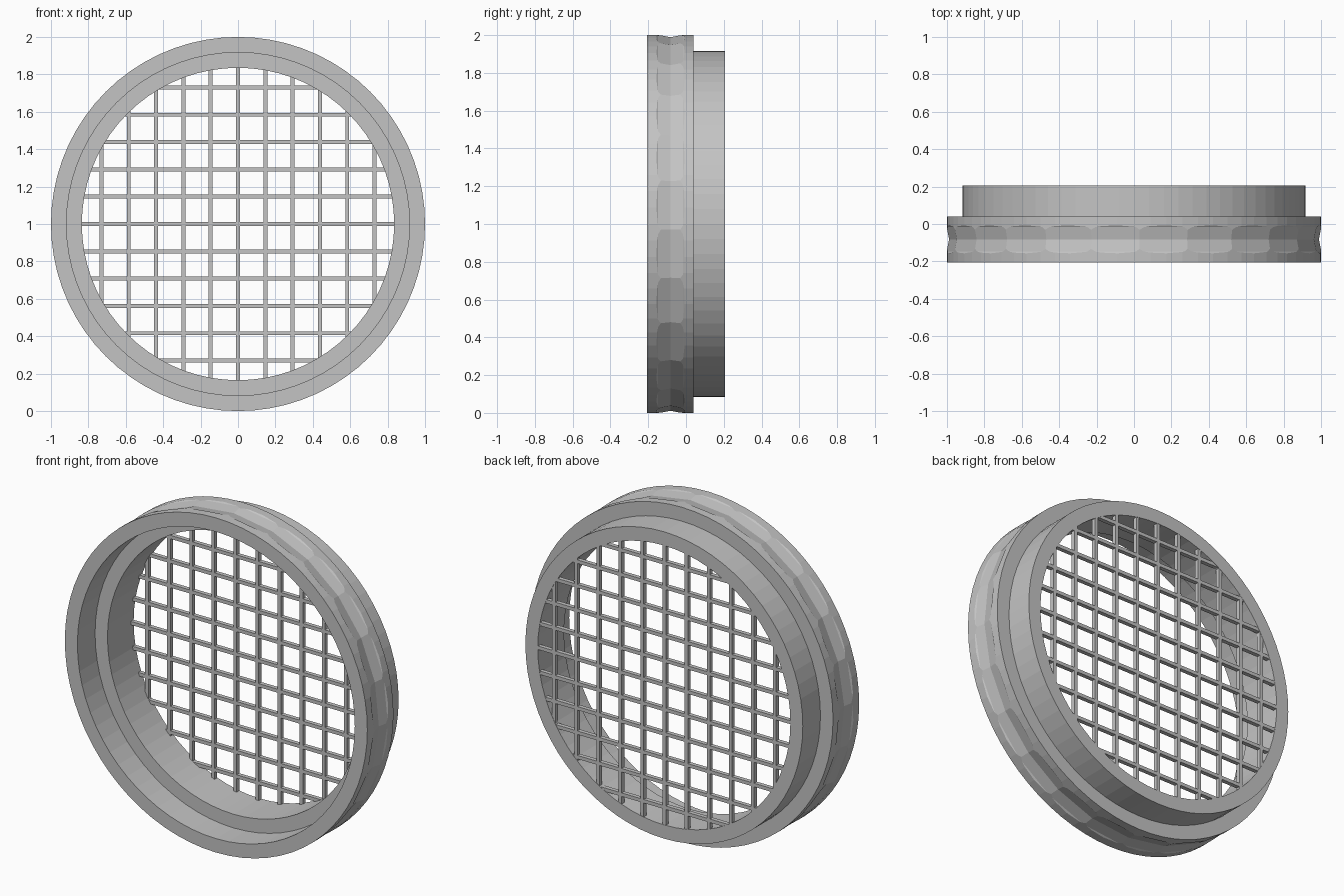
import bpy, bmesh
from math import pi, cos, sin, sqrt, radians

cube = bpy.data.objects.get("Cube")
if cube:
    bpy.data.objects.remove(cube, do_unlink=True)

grey = bpy.data.materials.new("light grey")
grey.use_nodes = True
colour = (0.55, 0.55, 0.55, 1)
grey.diffuse_color = colour
grey.node_tree.nodes["Principled BSDF"].inputs["Base Color"].default_value = colour


def make_object(name, bm):
    bmesh.ops.recalc_face_normals(bm, faces=bm.faces)
    mesh = bpy.data.meshes.new(name)
    bm.to_mesh(mesh)
    bm.free()
    mesh.materials.append(grey)
    obj = bpy.data.objects.new(name, mesh)
    bpy.context.collection.objects.link(obj)
    return obj


def revolve(name, profile, segments, turn=0.0):
    """Sweep a closed (radius, y) profile around the y axis through z = 1."""
    bm = bmesh.new()
    rings = []
    for i in range(segments):
        a = turn + 2 * pi * i / segments
        rings.append([bm.verts.new((r * cos(a), y, 1 + r * sin(a))) for r, y in profile])
    for i, ring in enumerate(rings):
        after = rings[(i + 1) % segments]
        for j in range(len(profile)):
            k = (j + 1) % len(profile)
            bm.faces.new((ring[j], ring[k], after[k], after[j]))
    return make_object(name, bm)


# Stepped ring: wide grip, rear collar, recessed front socket
FRONT, STEP, SHOULDER, BACK = -0.207, -0.04, 0.04, 0.207
ring = revolve("stepped_ring", [
    (1.0, FRONT), (1.0, SHOULDER), (0.917, SHOULDER), (0.917, BACK),
    (0.835, BACK), (0.835, STEP), (0.917, STEP), (0.917, FRONT)], 72)

# Scalloped grip groove cut by a coarse torus
TUBE = 0.17
tube_profile = [(1.159 + TUBE * cos(2 * pi * i / 16), -0.082 + TUBE * sin(2 * pi * i / 16))
                for i in range(16)]
cutter = revolve("groove_cutter", tube_profile, 24, radians(-1.7))
cutter.hide_render = True
groove = ring.modifiers.new("groove", "BOOLEAN")
groove.operation = "DIFFERENCE"
groove.solver = "EXACT"
groove.object = cutter
bpy.context.view_layer.objects.active = ring
ring.select_set(True)
bpy.ops.object.modifier_apply(modifier=groove.name)
bpy.data.objects.remove(cutter, do_unlink=True)


# Square mesh of bars across the rear opening
def grid_bars(name, upright):
    bm = bmesh.new()
    width, depth = 0.021, 0.025
    for i in range(-5, 6):
        offset = i * 0.146
        length = 2 * sqrt(0.845 ** 2 - offset ** 2)
        size = (width, depth, length) if upright else (length, depth, width)
        centre = (offset, BACK - 0.014, 1) if upright else (0, BACK - 0.014, 1 + offset)
        for v in bmesh.ops.create_cube(bm, size=1)["verts"]:
            v.co = [c + s * p for c, s, p in zip(centre, size, v.co)]
    return make_object(name, bm)


grid_bars("upright_bars", True)
grid_bars("level_bars", False)
